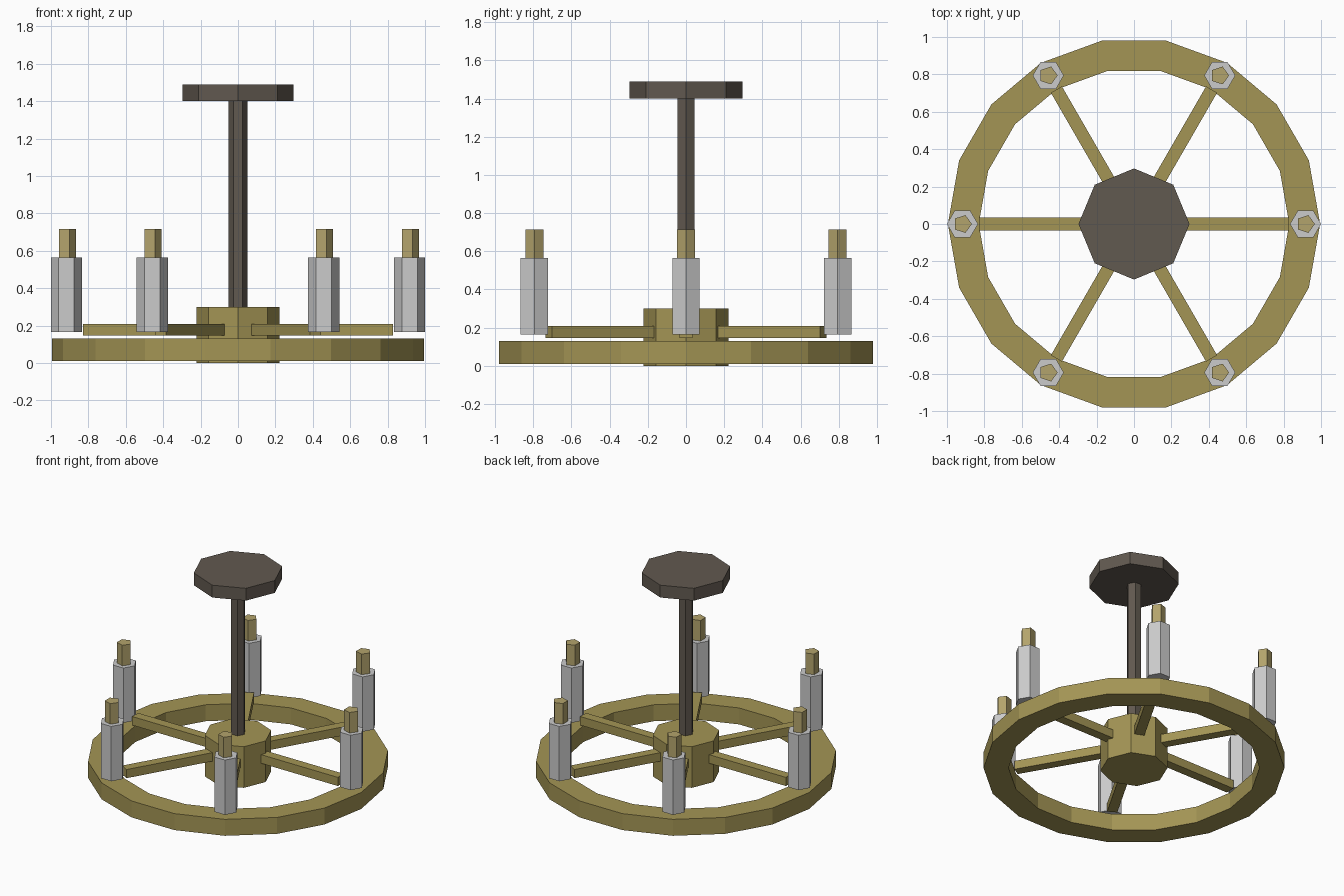
import bpy, bmesh
from math import cos, sin, pi, radians
from mathutils import Matrix

if "Cube" in bpy.data.objects:
    bpy.data.objects.remove(bpy.data.objects["Cube"])


def material(name, rgb):
    m = bpy.data.materials.new(name)
    m.diffuse_color = (*rgb, 1)
    m.use_nodes = True
    m.node_tree.nodes["Principled BSDF"].inputs["Base Color"].default_value = m.diffuse_color
    return m


brass = material("brass", (0.37, 0.30, 0.09))
iron = material("dark_iron", (0.12, 0.10, 0.08))
glow = material("flame", (0.45, 0.37, 0.15))


def finish(name, bm, mat=None):
    bmesh.ops.recalc_face_normals(bm, faces=bm.faces)
    mesh = bpy.data.meshes.new(name)
    bm.to_mesh(mesh)
    bm.free()
    if mat:
        mesh.materials.append(mat)
    ob = bpy.data.objects.new(name, mesh)
    bpy.context.collection.objects.link(ob)
    return ob


def prism(name, sides, r, z0, z1, mat=None, x=0, y=0):
    # upright prism with its first corner on +x
    bm = bmesh.new()
    ring = [bm.verts.new((x + r * cos(2 * pi * i / sides),
                          y + r * sin(2 * pi * i / sides), z0)) for i in range(sides)]
    base = bm.faces.new(ring)
    top = bmesh.ops.extrude_face_region(bm, geom=[base], use_keep_orig=True)
    moved = [v for v in top["geom"] if isinstance(v, bmesh.types.BMVert)]
    bmesh.ops.translate(bm, verts=moved, vec=(0, 0, z1 - z0))
    return finish(name, bm, mat)


# Wheel rim: rectangular section swept round 18 segments
bm = bmesh.new()
N = 18
section = [(0.83, 0.01), (0.995, 0.01), (0.995, 0.13), (0.83, 0.13)]
loops = [[bm.verts.new((r * cos(2 * pi * i / N), r * sin(2 * pi * i / N), z))
          for r, z in section] for i in range(N)]
for i in range(N):
    a, b = loops[i], loops[(i + 1) % N]
    for j in range(4):
        k = (j + 1) % 4
        bm.faces.new((a[j], b[j], b[k], a[k]))
finish("wheel_rim", bm, brass)

# Hub, hanging rod and ceiling plate
prism("hub", 8, 0.223, 0.0, 0.30, brass)
prism("hanging_rod", 6, 0.05, 0.28, 1.41, iron)
prism("ceiling_plate", 8, 0.297, 1.40, 1.49, iron)

# Six spokes, each with a candle and flame
for i in range(6):
    a = radians(60 * i)
    bm = bmesh.new()
    bmesh.ops.create_cube(bm, size=1, matrix=Matrix.Rotation(a, 4, 'Z')
                          @ Matrix.Translation((0.49, 0, 0.1775))
                          @ Matrix.Diagonal((0.68, 0.068, 0.063, 1)))
    finish(f"spoke_{i + 1}", bm, brass)
    x, y = 0.917 * cos(a), 0.917 * sin(a)
    prism(f"candle_{i + 1}", 6, 0.083, 0.165, 0.565, None, x, y)
    prism(f"flame_{i + 1}", 5, 0.05, 0.56, 0.715, glow, x, y)
